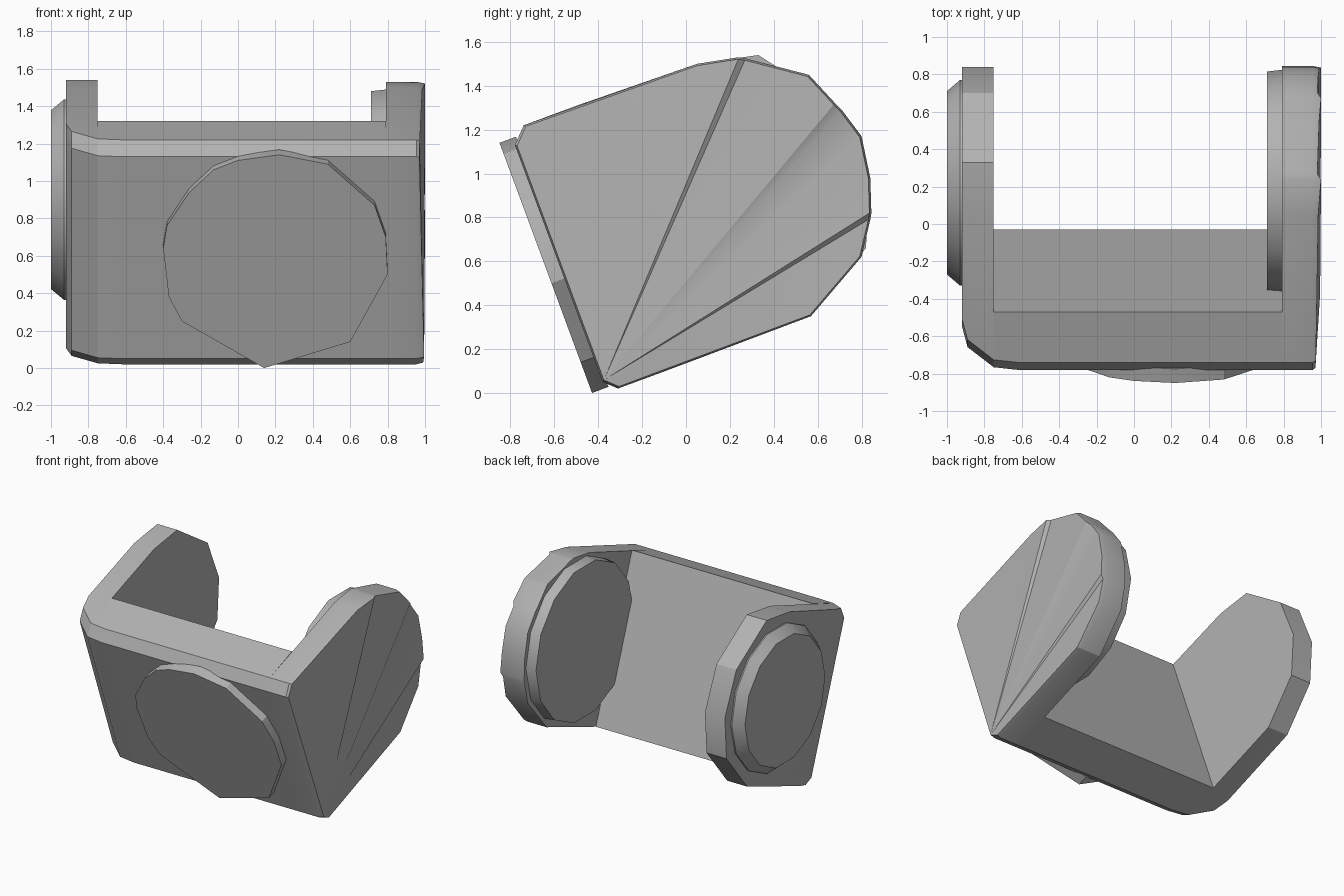
import bpy, bmesh, math
from mathutils import Vector

cube = bpy.data.objects.get("Cube")
if cube:
    bpy.data.objects.remove(cube, do_unlink=True)

grey = bpy.data.materials.new("plain grey")
grey.use_nodes = True
tone = (0.45, 0.45, 0.45, 1)
grey.diffuse_color = tone
grey.node_tree.nodes["Principled BSDF"].inputs["Base Color"].default_value = tone


def loft(name, sections, apex=None):
    """Skin matching rings of points and cap both ends; apex fans the last cap."""
    bm = bmesh.new()
    rings = [[bm.verts.new(p) for p in ring] for ring in sections]
    n = len(rings[0])
    for a, b in zip(rings, rings[1:]):
        for i in range(n):
            j = (i + 1) % n
            bm.faces.new((a[i], a[j], b[j], b[i]))
    bm.faces.new(rings[0])
    last = rings[-1]
    if apex is None:
        bm.faces.new(last)
    else:
        for k in range(1, n - 1):
            bm.faces.new((last[apex], last[(apex + k) % n], last[(apex + k + 1) % n]))
    bmesh.ops.recalc_face_normals(bm, faces=bm.faces)
    mesh = bpy.data.meshes.new(name)
    bm.to_mesh(mesh)
    bm.free()
    mesh.materials.append(grey)
    obj = bpy.data.objects.new(name, mesh)
    bpy.context.collection.objects.link(obj)
    bpy.ops.object.select_all(action='DESELECT')
    obj.select_set(True)
    bpy.context.view_layer.objects.active = obj
    bpy.ops.object.shade_smooth_by_angle(angle=math.radians(28))
    return obj


# Shared side profile (y, z): tilted front edge with small chamfers
front = [(-0.31, 0.02), (-0.38, 0.05), (-0.78, 1.13), (-0.74, 1.22)]


def section(x, rear, inset=0.0):
    """Full side profile at x, its front edge pushed back along the tilt."""
    pts = [(y + 0.937 * inset, z + 0.347 * inset) for y, z in front] + rear
    return [(x, y, z) for y, z in pts]


# Crosspiece joining the arms
web_rear = [(-0.47, 1.32), (-0.03, 0.125)]
loft("crosspiece", [section(-0.75, web_rear, 0.015), section(-0.62, web_rear),
                    section(0.79, web_rear)])

# Arm with a rounded-off front corner
arm_rear = [(0.05, 1.5), (0.33, 1.54), (0.7, 1.3), (0.84, 0.98), (0.82, 0.66), (0.57, 0.35)]
loft("right_arm", [section(-0.92, arm_rear, 0.25), section(-0.89, arm_rear, 0.13),
                   section(-0.75, arm_rear, 0.015)])

# Arm with a fan-pleated outer face
pleat_rear = [(0.05, 1.5), (0.24, 1.53), (0.27, 1.525), (0.56, 1.45), (0.68, 1.32),
              (0.71, 1.29), (0.8, 1.17), (0.84, 0.98), (0.845, 0.82), (0.84, 0.79),
              (0.8, 0.62), (0.57, 0.35)]
pleat_x = [0.99, 0.995, 0.97, 0.972, 0.985, 1.0, 0.98, 0.99, 1.0, 0.98, 0.985, 0.99,
           1.0, 0.98, 0.985, 0.99]
centre = Vector((0, 0.1, 0.8))
outer = []
for x, p in zip(pleat_x, section(0, pleat_rear)):
    q = centre + (Vector(p) - centre) * 0.988
    outer.append((x, q.y, q.z))
loft("left_arm", [section(0.79, pleat_rear), section(0.955, pleat_rear), outer], apex=1)


# Round pads on the arms
def pad(name, rings, sides=14):
    turn = 2 * math.pi / sides
    loft(name, [[(x, 0.22 + r * math.cos(i * turn), 0.9 + r * math.sin(i * turn))
                 for i in range(sides)] for x, r in rings])


pad("outer_pad", [(-0.91, 0.55), (-0.93, 0.55), (-1.0, 0.49)])
pad("inner_pad", [(0.80, 0.605), (0.71, 0.595)])

# Uneven round plate on the tilted front
rim = [(0.79, 0.70), (0.73, 0.87), (0.48, 1.09), (0.22, 1.14), (0, 1.11), (-0.13, 1.06),
       (-0.26, 0.94), (-0.38, 0.76), (-0.4, 0.64), (-0.37, 0.38), (-0.3, 0.25),
       (0.14, 0), (0.6, 0.14), (0.8, 0.5)]
face = [Vector((x, -0.85 + (1.14 - z) * 0.37, z)) for x, z in rim]
inward = Vector((0, 0.937, 0.347))
loft("front_plate", [[p + inward * 0.08 for p in face], face])
